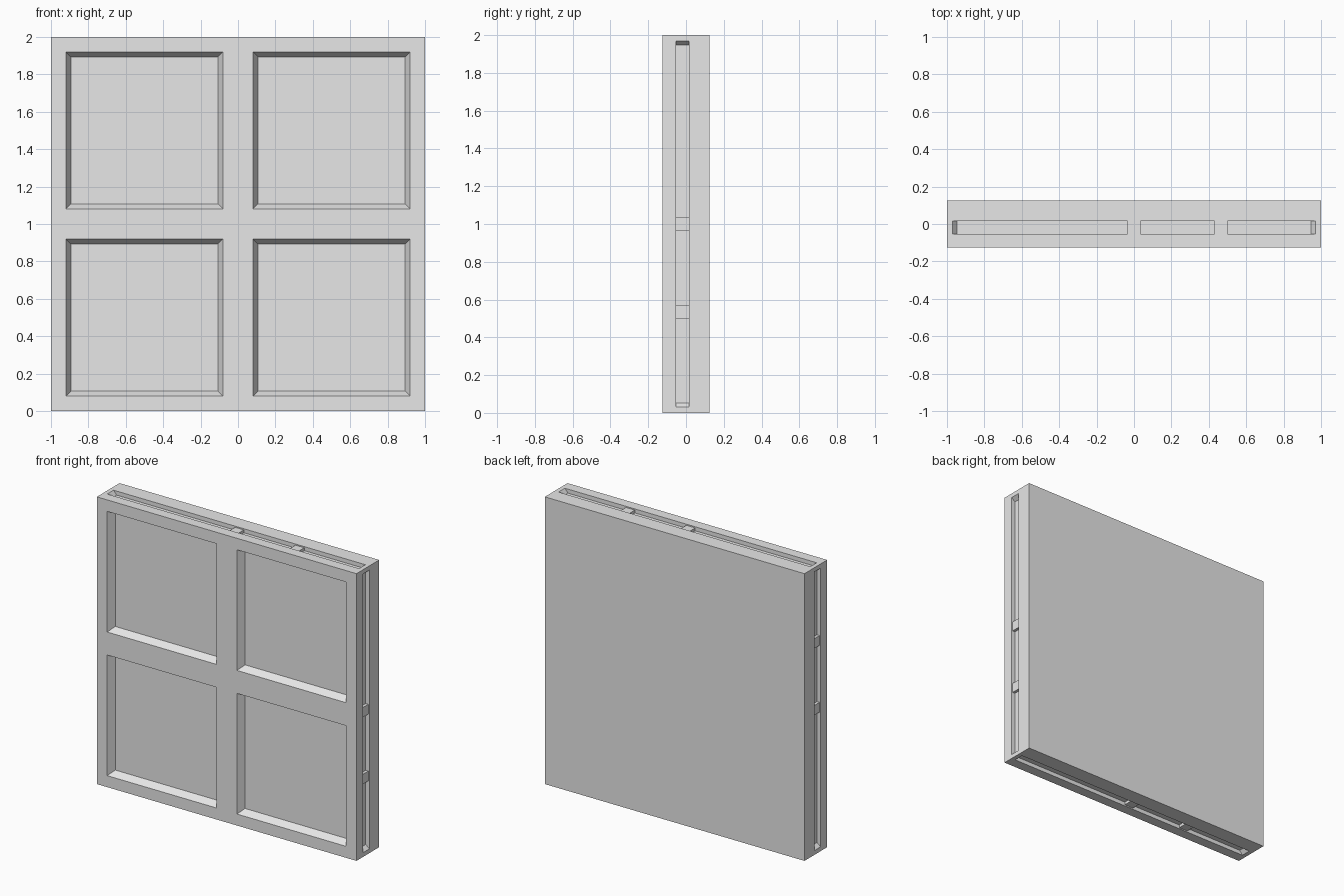
import bpy, bmesh, math
from mathutils import Matrix, Vector

if "Cube" in bpy.data.objects:
    bpy.data.objects.remove(bpy.data.objects["Cube"], do_unlink=True)

grey = bpy.data.materials.new("light_grey")
grey.use_nodes = True
grey.diffuse_color = (0.8, 0.8, 0.8, 1)
grey.node_tree.nodes["Principled BSDF"].inputs["Base Color"].default_value = (0.8, 0.8, 0.8, 1)

CENTRE = Matrix.Translation((0, 0, 1))
SLOT_Y, SLOT_HALF, SLOT_DEPTH = -0.018, 0.035, 0.028
TAB_RECESS = 0.008


def add_frustum(bm, low, low_half, high, high_half, matrix):
    """Tapered box between two rectangles given by centre and half sizes."""
    rings = []
    for c, (hx, hy) in ((low, low_half), (high, high_half)):
        rings.append([bm.verts.new(matrix @ (Vector(c) + Vector((sx * hx, sy * hy, 0))))
                      for sx, sy in ((-1, -1), (1, -1), (1, 1), (-1, 1))])
    bottom, top = rings
    bm.faces.new(bottom[::-1])
    bm.faces.new(top)
    for i in range(4):
        j = (i + 1) % 4
        bm.faces.new((bottom[i], bottom[j], top[j], top[i]))


def make_object(name, bm):
    bmesh.ops.recalc_face_normals(bm, faces=bm.faces)
    mesh = bpy.data.meshes.new(name)
    bm.to_mesh(mesh)
    bm.free()
    mesh.materials.append(grey)
    obj = bpy.data.objects.new(name, mesh)
    bpy.context.collection.objects.link(obj)
    return obj


# Solid panel
bm = bmesh.new()
bmesh.ops.create_cube(bm, size=1, matrix=CENTRE @ Matrix.Diagonal((2, 0.25, 2, 1)))
panel = make_object("panel", bm)

cuts = bmesh.new()

# Four tapered pockets in the front; the wall slope continues past the face
to_front = CENTRE @ Matrix.Rotation(math.pi / 2, 4, 'X')
front, depth, slope, over = 0.125, 0.05, 0.027, 0.02
inner = 0.42 - slope
outer = 0.42 + slope * over / depth
for x in (-0.5, 0.5):
    for z in (-0.5, 0.5):
        add_frustum(cuts, (x, z, front - depth), (inner, inner),
                    (x, z, front + over), (outer, outer), to_front)

# One edge slot and two tabs, repeated by quarter turns around the rim
tabs = bmesh.new()
for k in range(4):
    turn = CENTRE @ Matrix.Rotation(k * math.pi / 2, 4, 'Y')
    add_frustum(cuts, (0, SLOT_Y, 1 - SLOT_DEPTH), (0.947, SLOT_HALF),
                (0, SLOT_Y, 1 + SLOT_DEPTH), (0.993, SLOT_HALF), turn)
    for x in (0, 0.465):
        half = (0.034, SLOT_HALF + 0.002)
        add_frustum(tabs, (x, SLOT_Y, 0.96), half,
                    (x, SLOT_Y, 1 - TAB_RECESS), half, turn)

cutter = make_object("recess_cutter", cuts)
cutter.hide_render = True
make_object("slot_tabs", tabs)

# Cut the recesses and keep the finished mesh
mod = panel.modifiers.new("recesses", 'BOOLEAN')
mod.operation = 'DIFFERENCE'
mod.solver = 'EXACT'
mod.object = cutter
bpy.context.view_layer.update()
graph = bpy.context.evaluated_depsgraph_get()
finished = bpy.data.meshes.new_from_object(panel.evaluated_get(graph))
panel.modifiers.clear()
panel.data = finished
bpy.data.objects.remove(cutter, do_unlink=True)
